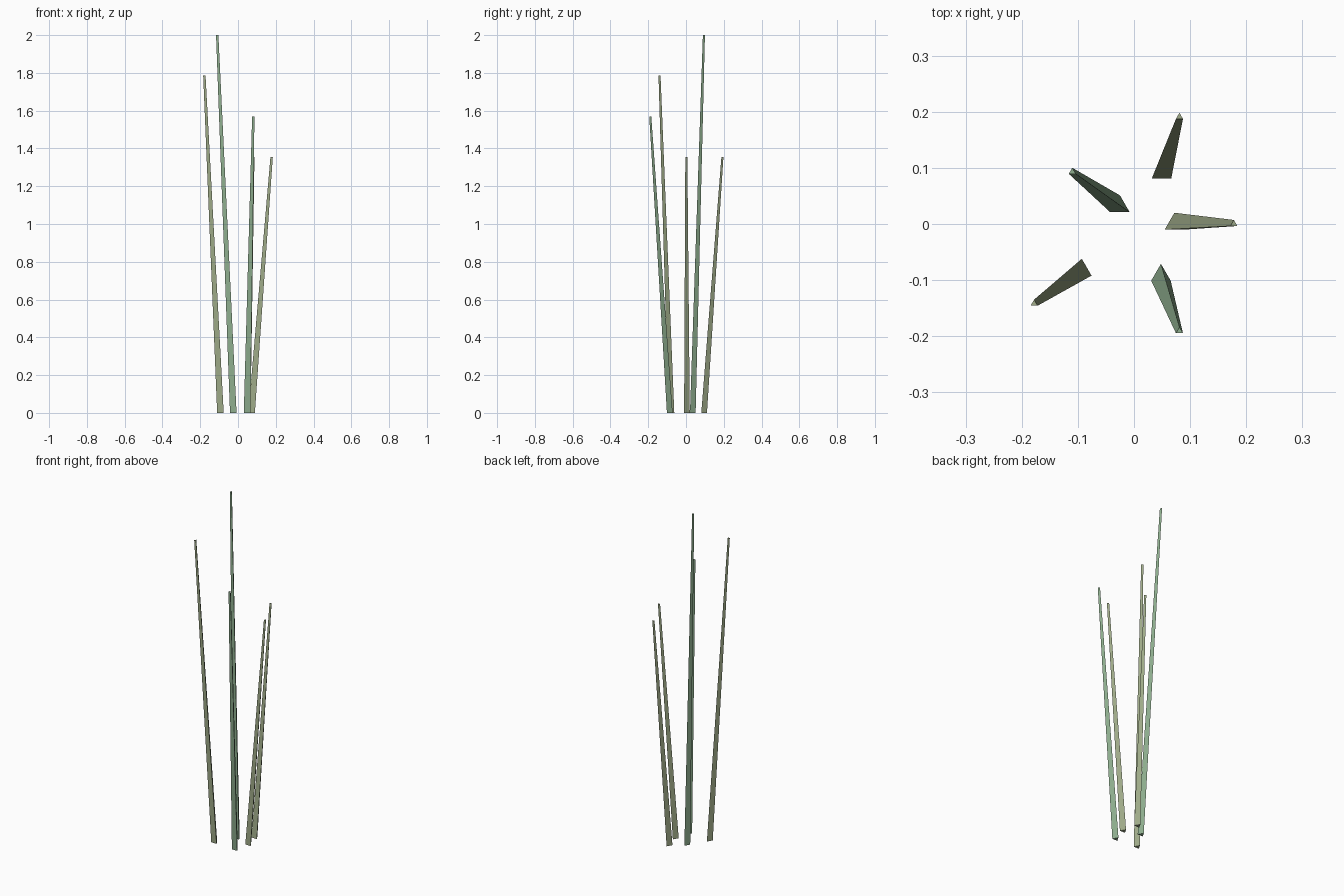
import bpy
import bmesh
from math import cos, sin, pi

if "Cube" in bpy.data.objects:
    bpy.data.objects.remove(bpy.data.objects["Cube"])


def material(name, rgb):
    m = bpy.data.materials.new(name)
    m.diffuse_color = (*rgb, 1)
    m.use_nodes = True
    m.node_tree.nodes["Principled BSDF"].inputs["Base Color"].default_value = m.diffuse_color
    return m


green = material("reed_green", (0.27, 0.42, 0.27))
olive = material("reed_olive", (0.35, 0.41, 0.25))


def stalk(name, base, tip, height, mat, r_base=0.02, r_tip=0.0072, sides=3):
    """Leaning three-sided tapered blade with level ends."""
    bm = bmesh.new()

    def ring(centre, r, z):
        return [bm.verts.new((centre[0] + r * cos(pi / 2 + 2 * pi * i / sides),
                              centre[1] + r * sin(pi / 2 + 2 * pi * i / sides), z))
                for i in range(sides)]

    low, high = ring(base, r_base, 0), ring(tip, r_tip, height)
    for i in range(sides):
        j = (i + 1) % sides
        bm.faces.new((low[i], low[j], high[j], high[i]))
    bm.faces.new(low[::-1])
    bm.faces.new(high)
    mesh = bpy.data.meshes.new(name)
    bm.to_mesh(mesh)
    bm.free()
    mesh.materials.append(mat)
    bpy.context.collection.objects.link(bpy.data.objects.new(name, mesh))


# Clump of reeds: base centre, tip centre, height
stalk("reed_stalk_tall", (-0.025, 0.031), (-0.11, 0.093), 2.0, green)
stalk("reed_stalk_left", (-0.093, -0.082), (-0.178, -0.142), 1.785, olive)
stalk("reed_stalk_front", (0.048, -0.091), (0.081, -0.191), 1.57, green)
stalk("reed_stalk_right", (0.072, 0.0), (0.178, 0.0), 1.355, olive)
stalk("reed_stalk_back", (0.049, 0.091), (0.081, 0.191), 1.355, olive)
